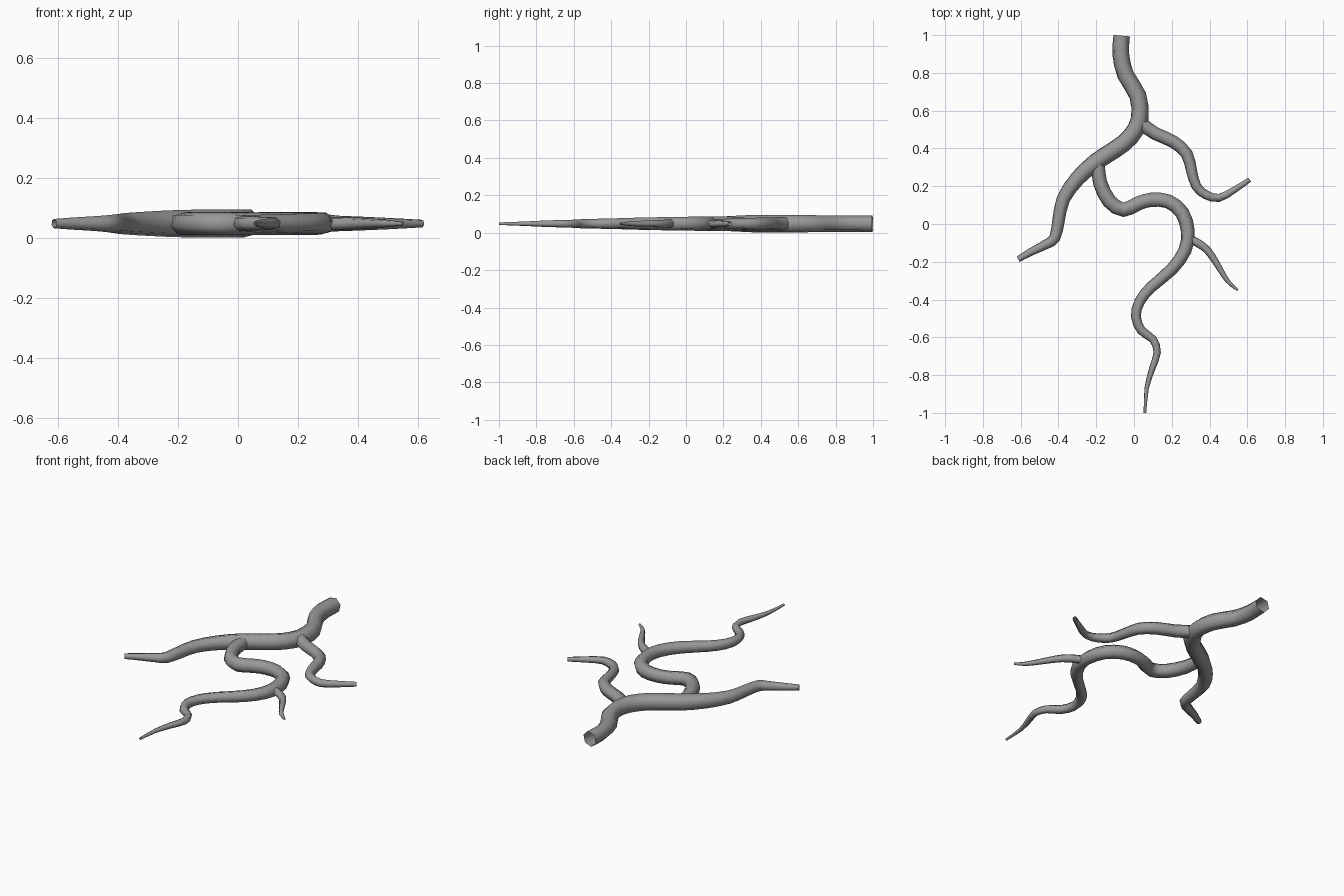
import bpy, bmesh, math
from mathutils import Vector

if "Cube" in bpy.data.objects:
    bpy.data.objects.remove(bpy.data.objects["Cube"])

SIDES = 6
Z = 0.048

bark = bpy.data.materials.new("bark")
bark.diffuse_color = (0.32, 0.32, 0.32, 1)
bark.use_nodes = True
bark.node_tree.nodes["Principled BSDF"].inputs["Base Color"].default_value = bark.diffuse_color


def rounded(pts):
    """Add one Catmull-Rom midpoint between neighbours to soften the bends."""
    v = [Vector(p) for p in pts]
    out = []
    for i in range(len(v) - 1):
        a, d = v[max(i - 1, 0)], v[min(i + 2, len(v) - 1)]
        out += [v[i], (9 * (v[i] + v[i + 1]) - a - d) / 16]
    return out + [v[-1]]


def root(name, pts):
    """Tapered open tube through (x, y, radius) points lying in one plane."""
    bm = bmesh.new()
    pts = rounded(pts)
    rings = []
    pos = [Vector((p.x, p.y, Z)) for p in pts]
    for i, p in enumerate(pos):
        t = (pos[min(i + 1, len(pos) - 1)] - pos[max(i - 1, 0)]).normalized()
        side = Vector((-t.y, t.x, 0))
        ring = []
        for k in range(SIDES):
            a = 2 * math.pi * k / SIDES + math.radians(15)
            off = side * math.cos(a) + Vector((0, 0, math.sin(a)))
            ring.append(bm.verts.new(p + off * pts[i].z))
        rings.append(ring)
    for a, b in zip(rings, rings[1:]):
        for k in range(SIDES):
            n = (k + 1) % SIDES
            bm.faces.new((a[k], a[n], b[n], b[k]))
    bmesh.ops.recalc_face_normals(bm, faces=bm.faces)
    for f in bm.faces:
        f.smooth = True
    me = bpy.data.meshes.new(name)
    bm.to_mesh(me)
    bm.free()
    me.materials.append(bark)
    ob = bpy.data.objects.new(name, me)
    bpy.context.collection.objects.link(ob)
    return ob


# Thick root running from the back to the left tip
root("main_root", [
    (-.065, .997, .045), (-.07, .9, .046), (-.045, .79, .046), (.02, .68, .047),
    (.03, .555, .048), (-.02, .46, .048), (-.10, .395, .048), (-.2, .33, .047),
    (-.30, .24, .042), (-.375, .13, .037), (-.40, .015, .034), (-.42, -.075, .031),
    (-.47, -.11, .026), (-.55, -.15, .021), (-.613, -.187, .016)])

# Branch to the right
root("right_branch", [
    (.035, .535, .037), (.11, .48, .036), (.21, .435, .035), (.28, .37, .033),
    (.305, .28, .030), (.33, .20, .027), (.38, .155, .025), (.45, .138, .022),
    (.53, .18, .018), (.613, .235, .013)])

# Long winding branch to the front
root("front_branch", [
    (-.19, .315, .037), (-.18, .22, .039), (-.13, .12, .040), (-.055, .075, .040),
    (.02, .108, .039), (.09, .128, .039), (.18, .12, .039), (.255, .06, .039),
    (.285, -.04, .038), (.27, -.14, .036), (.2, -.24, .034), (.09, -.335, .031),
    (.03, -.41, .029), (.01, -.49, .027), (.04, -.565, .025), (.10, -.61, .022),
    (.123, -.68, .020), (.095, -.77, .017), (.067, -.87, .012), (.058, -1, .007)])

# Small twig off the winding branch
root("small_twig", [
    (.30, -.08, .023), (.345, -.105, .023), (.39, -.14, .021), (.435, -.205, .018),
    (.48, -.28, .014), (.51, -.317, .011), (.55, -.35, .006)])
